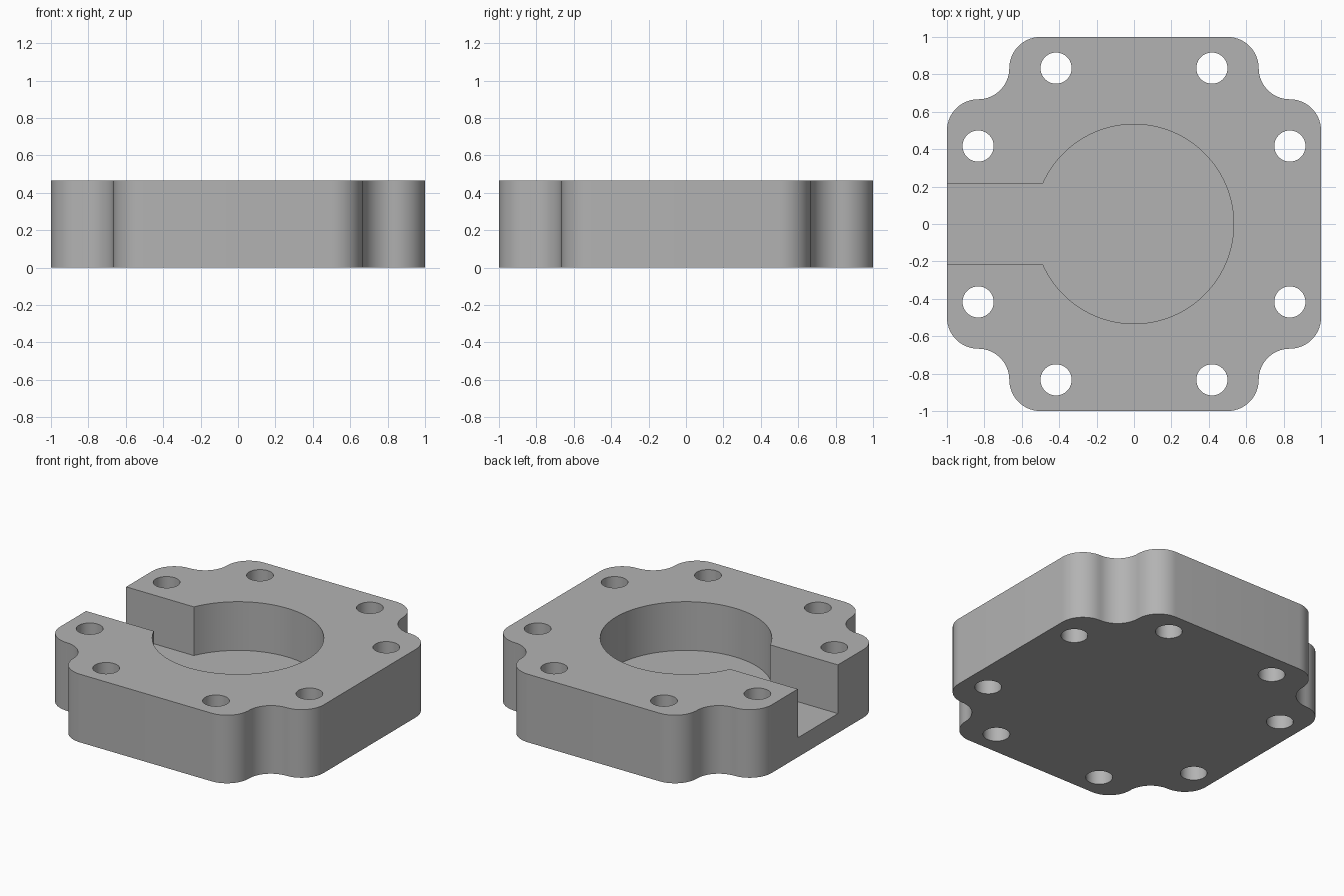
import bpy
import bmesh
from math import cos, sin, pi, asin

cube = bpy.data.objects.get("Cube")
if cube:
    bpy.data.objects.remove(cube, do_unlink=True)

HEIGHT = 0.467
FLOOR = 0.133
R = 1 / 6            # corner and notch radius
BORE = 0.533
SLOT = 0.217         # half width of the side channel
HOLE = 1 / 12

grey = bpy.data.materials.new("plain grey")
grey.use_nodes = True
colour = (0.45, 0.45, 0.45, 1)
grey.diffuse_color = colour
grey.node_tree.nodes["Principled BSDF"].inputs["Base Color"].default_value = colour


def arc(cx, cy, r, start, end, steps):
    return [(cx + r * cos(start + (end - start) * i / steps),
             cy + r * sin(start + (end - start) * i / steps)) for i in range(steps + 1)]


def prism(name, outline, bottom, top):
    """Extrude a counter-clockwise outline into a solid."""
    bm = bmesh.new()
    face = bm.faces.new([bm.verts.new((x, y, bottom)) for x, y in outline])
    new = bmesh.ops.extrude_face_region(bm, geom=[face])["geom"]
    bmesh.ops.translate(bm, vec=(0, 0, top - bottom),
                        verts=[v for v in new if isinstance(v, bmesh.types.BMVert)])
    bmesh.ops.recalc_face_normals(bm, faces=bm.faces)
    mesh = bpy.data.meshes.new(name)
    bm.to_mesh(mesh)
    bm.free()
    mesh.materials.append(grey)
    obj = bpy.data.objects.new(name, mesh)
    bpy.context.collection.objects.link(obj)
    return obj


def cut(target, cutter):
    cutter.hide_render = True
    bpy.context.view_layer.objects.active = target
    mod = target.modifiers.new("cut", "BOOLEAN")
    mod.operation = "DIFFERENCE"
    mod.solver = "EXACT"
    mod.object = cutter
    bpy.ops.object.modifier_apply(modifier=mod.name)
    bpy.data.objects.remove(cutter, do_unlink=True)


# One wavy corner: rounded, scooped, rounded; turned for all four
corner = (arc(1 - R, 0.5, R, 0, pi / 2, 14)
          + arc(1 - R, 1 - R, R, -pi / 2, -pi, 14)[1:]
          + arc(0.5, 1 - R, R, 0, pi / 2, 14)[1:])
outline = []
for quarter in range(4):
    outline += corner
    corner = [(-y, x) for x, y in corner]
block = prism("block", outline, 0, HEIGHT)

# Round pocket with a channel open to the right side
a = asin(SLOT / BORE)
pocket = arc(0, 0, BORE, -pi + a, pi - a, 96) + [(-1.2, SLOT), (-1.2, -SLOT)]
cut(block, prism("pocket_cutter", pocket, FLOOR, HEIGHT + 0.2))

# Eight through holes in pairs beside the scoops
for sx in (-1, 1):
    for sy in (-1, 1):
        for x, y in ((1 - R, 5 / 12), (5 / 12, 1 - R)):
            ring = arc(sx * x, sy * y, HOLE, 0, 2 * pi, 40)[:-1]
            cut(block, prism("hole_cutter", ring, -0.2, HEIGHT + 0.2))

# Smooth walls, sharp rims
bpy.ops.object.select_all(action="DESELECT")
block.select_set(True)
bpy.context.view_layer.objects.active = block
bpy.ops.object.shade_smooth_by_angle(angle=pi / 6)
